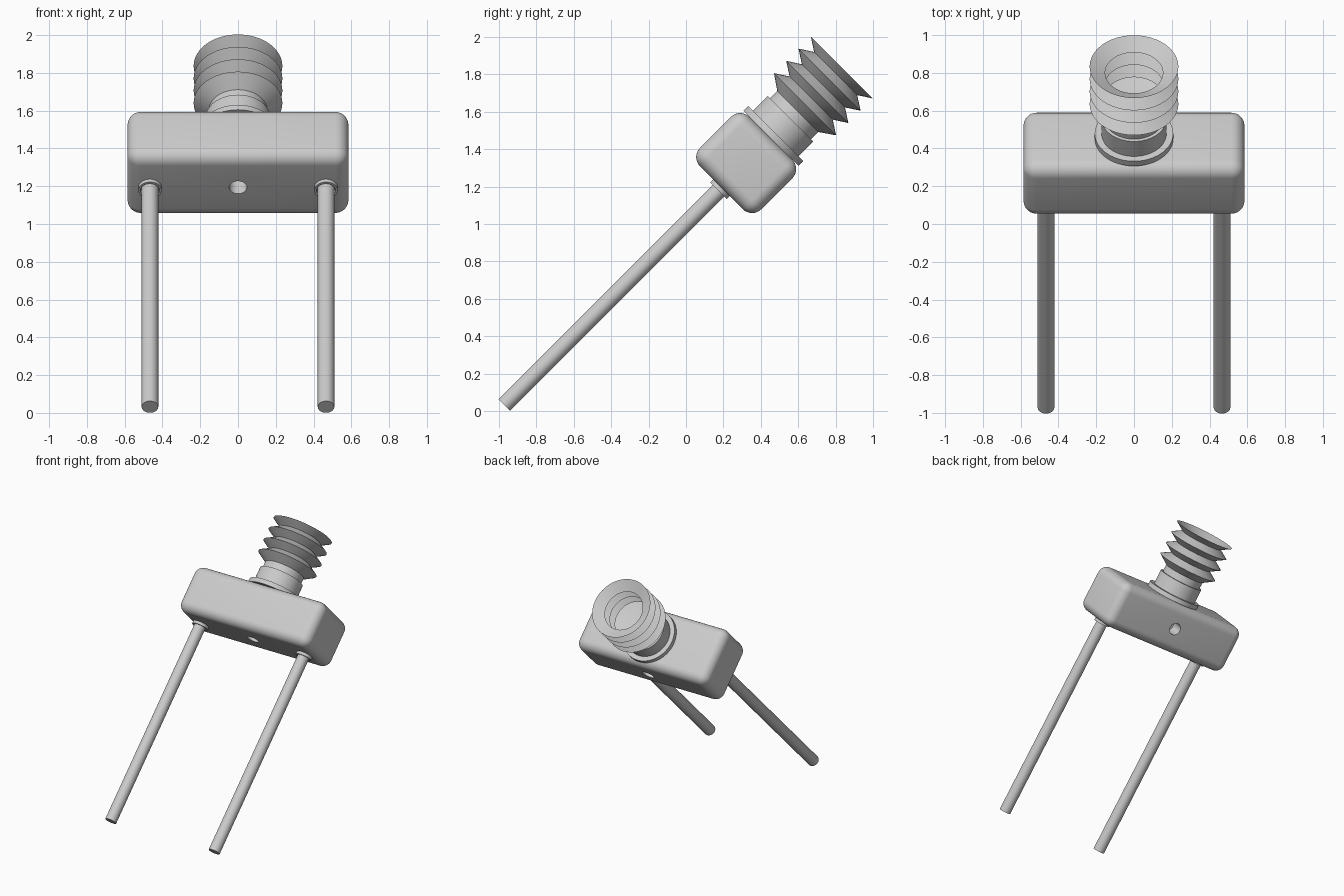
import bpy, bmesh, math
from mathutils import Matrix, Vector

cube = bpy.data.objects.get("Cube")
if cube:
    bpy.data.objects.remove(cube, do_unlink=True)

# Parts are built upright along z, then tilted back by 45 degrees
TILT = Matrix.Rotation(math.radians(-45), 4, 'X')
AXIS_Y = -0.71          # the common axis plane before tilting

grey = bpy.data.materials.new("light_grey")
grey.use_nodes = True
COLOUR = (0.6, 0.6, 0.6, 1)
grey.diffuse_color = COLOUR
grey.node_tree.nodes["Principled BSDF"].inputs["Base Color"].default_value = COLOUR


def finish(name, bm, place):
    """Turn a bmesh into a tilted object with the grey material."""
    bmesh.ops.recalc_face_normals(bm, faces=bm.faces)
    mesh = bpy.data.meshes.new(name)
    bm.to_mesh(mesh)
    bm.free()
    mesh.transform(TILT @ place)
    mesh.materials.append(grey)
    obj = bpy.data.objects.new(name, mesh)
    bpy.context.collection.objects.link(obj)
    return obj


def smooth(obj, angle=30):
    bpy.ops.object.select_all(action='DESELECT')
    obj.select_set(True)
    bpy.context.view_layer.objects.active = obj
    bpy.ops.object.shade_smooth_by_angle(angle=math.radians(angle))


def lathe(name, profile, x=0, closed=False, steps=48, place=None):
    """Spin a (radius, height) profile around the upright axis."""
    bm = bmesh.new()
    verts = [bm.verts.new((r, 0, h)) for r, h in profile]
    pairs = list(zip(verts, verts[1:]))
    if closed:
        pairs.append((verts[-1], verts[0]))
    edges = [bm.edges.new(p) for p in pairs]
    bmesh.ops.spin(bm, geom=verts + edges, axis=(0, 0, 1), cent=(0, 0, 0),
                   angle=math.tau, steps=steps, use_duplicate=False)
    bmesh.ops.remove_doubles(bm, verts=bm.verts, dist=1e-4)
    obj = finish(name, bm, place or Matrix.Translation((x, AXIS_Y, 0)))
    smooth(obj)
    return obj


def cylinder(name, radius, low, high, **kw):
    return lathe(name, [(0, low), (radius, low), (radius, high), (0, high)], **kw)


# Rounded body block
HALF = Vector((0.585, 0.232, 0.187))
MID = Vector((0, AXIS_Y, 1.165))
bm = bmesh.new()
bmesh.ops.create_cube(bm, size=2, matrix=Matrix.Diagonal(HALF).to_4x4())
bmesh.ops.bevel(bm, geom=bm.edges[:], offset=0.07, segments=8, profile=0.5,
                affect='EDGES')
body = finish("body_block", bm, Matrix.Translation(MID))

# Blind holes in the underside and in the back of the block
back_turn = Matrix.Translation(MID) @ Matrix.Rotation(math.radians(-90), 4, 'X')
cutters = [
    cylinder("underside_hole_cutter", 0.047, -0.3, -0.07, steps=32,
             place=Matrix.Translation(MID)),
    cylinder("back_hole_cutter", 0.047, 0.12, 0.35, steps=32, place=back_turn),
]
bpy.context.view_layer.objects.active = body
for cutter in cutters:
    cutter.hide_render = True
    cut = body.modifiers.new("hole", 'BOOLEAN')
    cut.operation = 'DIFFERENCE'
    cut.solver = 'EXACT'
    cut.object = cutter
    bpy.context.view_layer.objects.active = body
    bpy.ops.object.modifier_apply(modifier=cut.name)
    bpy.data.objects.remove(cutter, do_unlink=True)
smooth(body)

# Two guide rods with ring collars where they enter the block
BOTTOM = MID.z - HALF.z
for side, x in (("left", 0.466), ("right", -0.466)):
    cylinder(side + "_rod", 0.044, -0.665, BOTTOM + 0.04, x=x, steps=32)
    lathe(side + "_rod_collar",
          [(0.05, BOTTOM - 0.022), (0.062, BOTTOM - 0.022),
           (0.062, BOTTOM + 0.01), (0.05, BOTTOM + 0.01)],
          x=x, closed=True, steps=32)

# Flange and stepped neck on top of the block
TOP = MID.z + HALF.z
cylinder("flange", 0.208, TOP, TOP + 0.036)
lathe("neck", [(0, TOP), (0.172, TOP), (0.172, 1.5), (0.155, 1.5),
               (0.155, 1.58), (0, 1.58)])

# Thin-walled bellows cup, open at the top
PEAK, VALLEY, PITCH, FIRST = 0.235, 0.163, 0.0927, 1.61
outer = [(0, 1.555), (0.155, 1.555)]
inner = [(0, 1.59), (0.14, 1.59)]
for i in range(4):
    h = FIRST + i * PITCH
    outer.append((PEAK, h))
    if i < 3:
        outer.append((VALLEY, h + PITCH / 2))
        inner += [(PEAK - 0.02, h), (VALLEY - 0.01, h + PITCH / 2)]
lathe("bellows_cup", outer + inner[::-1])
